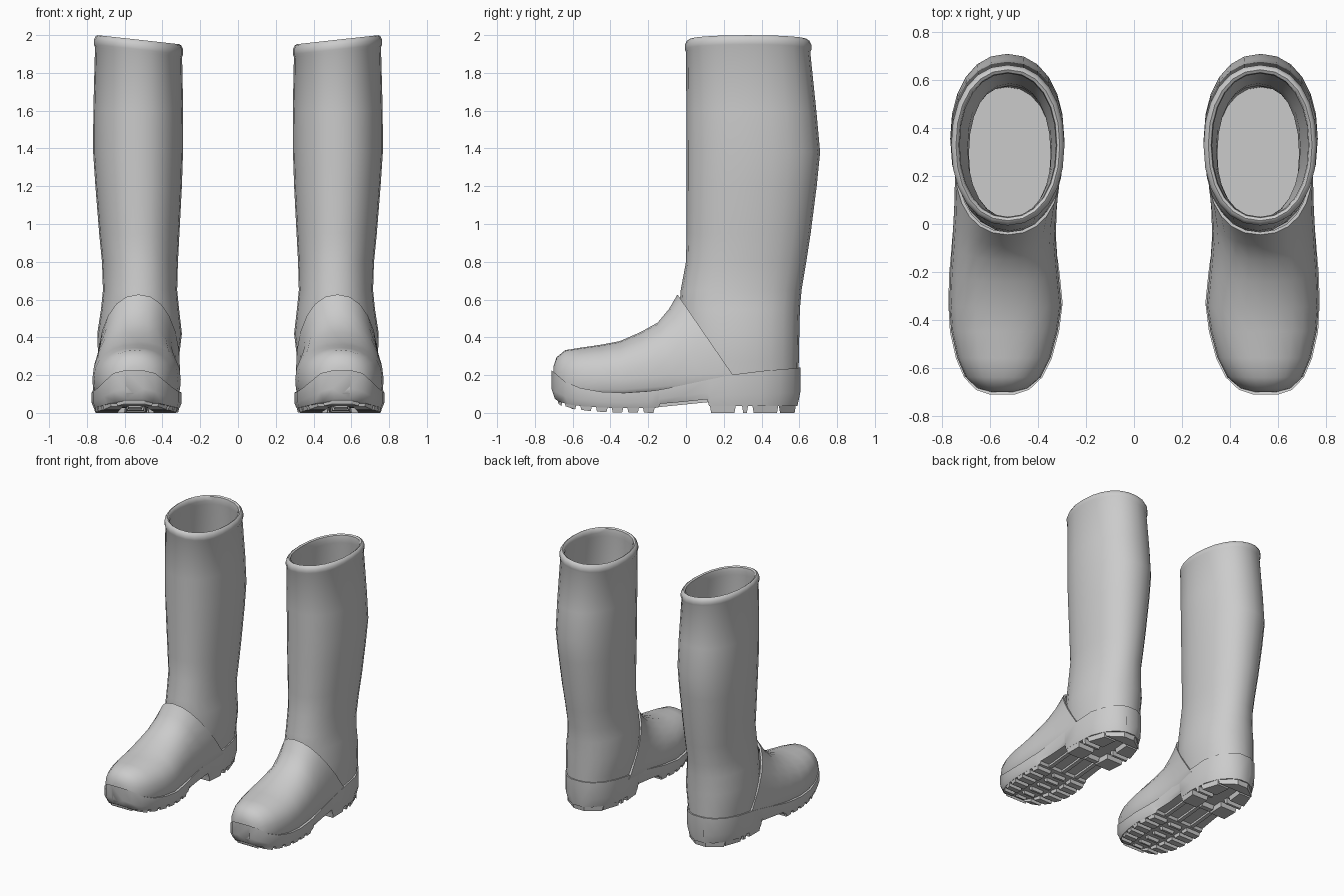
import bpy, bmesh, math

if "Cube" in bpy.data.objects:
    bpy.data.objects.remove(bpy.data.objects["Cube"])

N = 24


def power(v, e):
    return math.copysign(abs(v) ** e, v)


def lerp_table(table, y):
    """Linear interpolation over rows (y, a, b, ...)."""
    if y <= table[0][0]:
        return table[0][1:]
    for r0, r1 in zip(table, table[1:]):
        if y <= r1[0]:
            t = (y - r0[0]) / (r1[0] - r0[0])
            return [a + (b - a) * t for a, b in zip(r0[1:], r1[1:])]
    return table[-1][1:]


def add_loft(bm, rings, cap_start=True, cap_end=True):
    vs = [[bm.verts.new(p) for p in ring] for ring in rings]
    n = len(rings[0])
    for a, b in zip(vs, vs[1:]):
        for i in range(n):
            j = (i + 1) % n
            bm.faces.new((a[i], a[j], b[j], b[i]))
    if cap_start:
        bm.faces.new(vs[0])
    if cap_end:
        bm.faces.new(vs[-1])


def finish(name, bm, angle):
    """Make the object, smooth it and mirror it into a pair."""
    bmesh.ops.recalc_face_normals(bm, faces=bm.faces)
    me = bpy.data.meshes.new(name)
    bm.to_mesh(me)
    bm.free()
    ob = bpy.data.objects.new(name, me)
    bpy.context.collection.objects.link(ob)
    bpy.ops.object.select_all(action='DESELECT')
    ob.select_set(True)
    bpy.context.view_layer.objects.active = ob
    bpy.ops.object.shade_smooth_by_angle(angle=math.radians(angle))
    mod = ob.modifiers.new("pair", 'MIRROR')
    mod.use_mirror_merge = False
    return ob


# Shaft: outer wall, rolled slanted rim, inner wall and floor
def shaft_ring(z, x0, x1, y0, y1, inset=0.0):
    pts = []
    for i in range(N):
        a = 2 * math.pi * i / N
        x = (x0 + x1) / 2 + ((x1 - x0) / 2 - inset) * power(math.cos(a), 0.92)
        y = (y0 + y1) / 2 + ((y1 - y0) / 2 - inset) * power(math.sin(a), 0.92)
        dz = (x - 0.53) * 0.11 if z > 1.85 else 0
        pts.append((x, y, z + dz))
    return pts


walls = [
    (0.15, .33, .73, -.02, .595),
    (0.27, .315, .74, -.025, .597),
    (0.42, .297, .745, -.03, .60),
    (0.55, .312, .725, -.035, .603),
    (0.65, .322, .715, -.028, .612),
    (0.80, .318, .72, .0, .637),
    (0.95, .31, .735, .003, .66),
    (1.20, .297, .755, .003, .692),
    (1.38, .291, .767, .003, .71),
    (1.60, .290, .766, .002, .69),
    (1.91, .296, .757, .0, .658),
]
top = walls[-1][1:]
rings = [shaft_ring(*w) for w in walls]
rings += [shaft_ring(z, *top, inset=i) for z, i in
          ((1.925, -.006), (1.95, -.006), (1.970, .004), (1.976, .014), (1.968, .026), (1.94, .03))]
rings += [shaft_ring(*w, inset=.026) for w in reversed(walls[1:])]
bm = bmesh.new()
add_loft(bm, rings)
finish("boot_shaft", bm, 45)


# Vamp: the foot, lofted from the toe back to the instep seam
def foot_ring(ty, tz, by, bz, x0, x1, widest, scale=1.0):
    cx, hw = (x0 + x1) / 2, (x1 - x0) / 2
    pts = []
    for i in range(N):
        a = 2 * math.pi * i / N
        s, c = math.sin(a), math.cos(a)
        if s >= 0:
            u, t = power(c, 0.9), widest * (1 - power(s, 0.9))
        else:
            u, t = power(c, 0.5), widest + (1 - widest) * abs(s) ** 0.5
        t = 0.5 + (t - 0.5) * scale
        pts.append((cx + hw * u * scale, ty + (by - ty) * t, tz + (bz - tz) * t))
    return pts


foot = [
    (-.702, .245, -.702, .10, .50, .60, .6),
    (-.685, .295, -.685, .09, .442, .655, .6),
    (-.640, .332, -.635, .08, .388, .704, .6),
    (-.560, .345, -.555, .07, .348, .738, .6),
    (-.450, .361, -.44, .07, .318, .763, .62),
    (-.350, .380, -.33, .07, .303, .771, .65),
    (-.240, .428, -.18, .08, .316, .766, .68),
    (-.150, .478, -.03, .09, .327, .757, .7),
    (-.090, .550, .12, .10, .322, .75, .76),
    (-.045, .627, .29, .14, .306, .746, .85),
]
rings = [foot_ring(*f) for f in foot] + [foot_ring(*foot[-1], scale=.93)]
bm = bmesh.new()
add_loft(bm, rings, cap_end=False)
finish("boot_foot", bm, 50)

# Sole band: rows of y, inner x, outer x, top z, bottom z
SOLE = [
    (-.712, .50, .60, .225, .075),
    (-.692, .438, .66, .21, .06),
    (-.64, .383, .709, .165, .045),
    (-.56, .343, .743, .132, .035),
    (-.45, .313, .768, .112, .028),
    (-.33, .298, .775, .106, .025),
    (-.20, .311, .771, .115, .025),
    (-.15, .318, .766, .121, .028),
    (-.14, .320, .765, .123, .048),
    (-.02, .328, .755, .146, .058),
    (.115, .326, .748, .175, .072),
    (.125, .325, .748, .177, .036),
    (.25, .312, .748, .203, .036),
    (.40, .322, .738, .222, .036),
    (.50, .358, .698, .23, .036),
    (.57, .415, .642, .236, .036),
    (.605, .48, .575, .24, .036),
]
rings = []
for y, x0, x1, zt, zb in SOLE:
    zm = zb + (zt - zb) * .35
    e = .012
    rings.append([(x0, y, zt), (x0, y, zm), (x0 + e, y * .975, zb),
                  (x1 - e, y * .975, zb), (x1, y, zm), (x1, y, zt)])
bm = bmesh.new()
add_loft(bm, rings)
finish("sole_band", bm, 40)

# Treads: tapered lugs that follow the sole outline
GROUND = [(-.69, .05), (-.60, .02), (-.45, .004), (-.15, 0), (.6, 0)]


def lug(bm, y0, y1, f0, f1):
    rings = []
    for top_ring in (True, False):
        g = 0 if top_ring else .008
        ring = []
        for y, f, sy, sf in ((y0, f0, g, g), (y0, f1, g, -g), (y1, f1, -g, -g), (y1, f0, -g, g)):
            a, b, _, zb = lerp_table(SOLE, y / .975)
            x = a + .01 + (b - a - .02) * f
            z = zb + .012 if top_ring else lerp_table(GROUND, y)[0]
            ring.append((x + sf, y + sy, z))
        rings.append(ring)
    add_loft(bm, rings)


bm = bmesh.new()
# front lugs
for k in range(6):
    y = -.645 + k * .083
    lug(bm, y, y + .066, 0, .30)
    lug(bm, y, y + .066, .70, 1)
    lug(bm, y + .02, y + .055, .37, .63)
lug(bm, -.683, -.652, .1, .9)
# heel lugs
for f0, f1 in ((0, .36), (.64, 1)):
    lug(bm, .125, .265, f0, f1)
    lug(bm, .295, .33, f0, f1)
    lug(bm, .35, .49, f0, f1)
lug(bm, .135, .19, .36, .64)
lug(bm, .49, .583, 0, 1)
finish("tread_lugs", bm, 20)

# Arch ribs between heel and forefoot
bm = bmesh.new()
for x in (.42, .54, .66):
    rings = [[(x - .015, y, z), (x + .015, y, z), (x + .015, y, z + .04), (x - .015, y, z + .04)]
             for y, z in ((-.15, .03), (.13, .058))]
    add_loft(bm, rings)
finish("arch_ribs", bm, 20)
